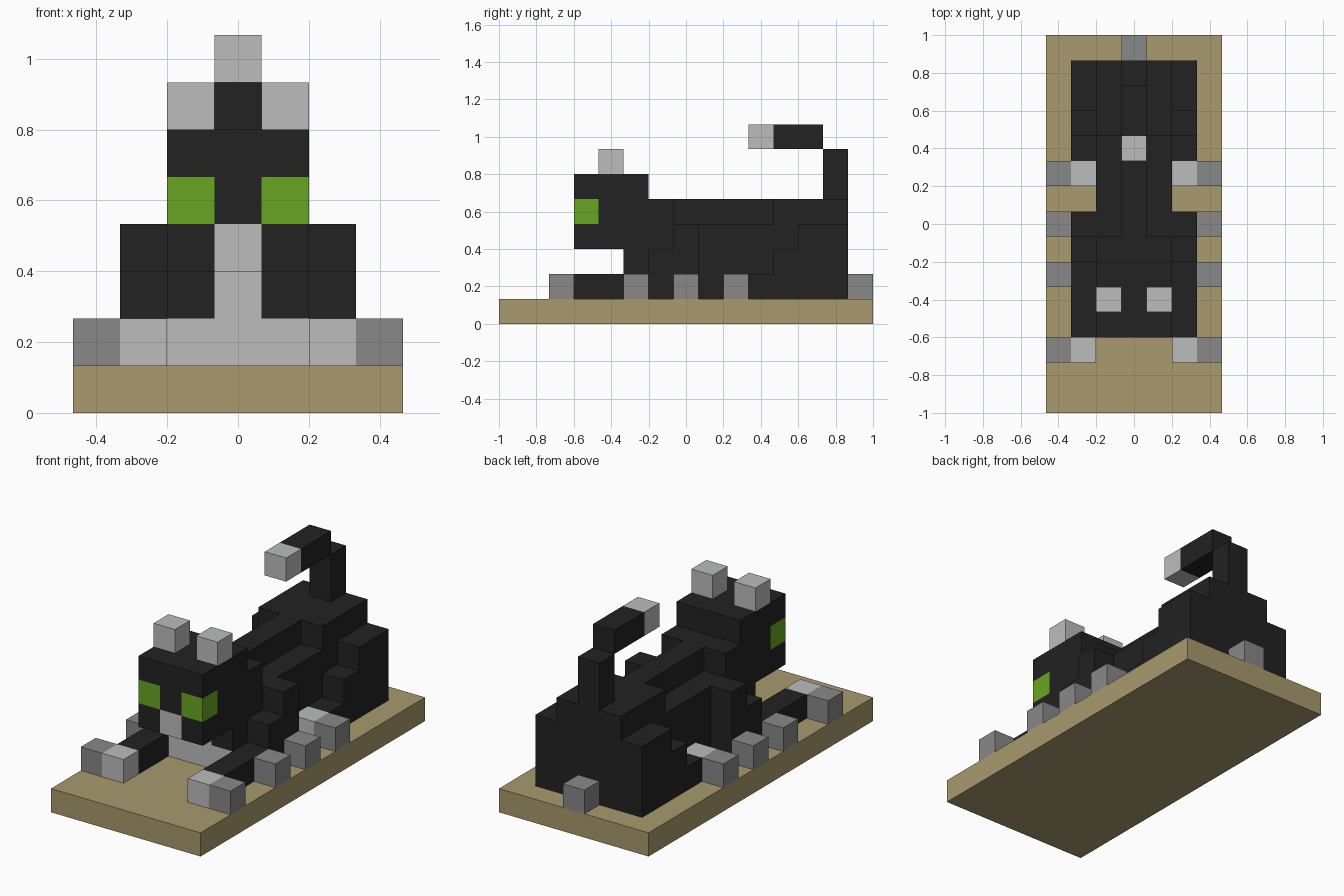
import bpy
import bmesh

cube = bpy.data.objects.get("Cube")
if cube:
    bpy.data.objects.remove(cube, do_unlink=True)

UNIT = 2 / 15          # edge of one block
WIDTH, LENGTH = 7, 15  # base size in blocks


def material(name, rgb):
    mat = bpy.data.materials.new(name)
    mat.use_nodes = True
    mat.diffuse_color = (*rgb, 1)
    bsdf = mat.node_tree.nodes["Principled BSDF"]
    bsdf.inputs["Base Color"].default_value = (*rgb, 1)
    bsdf.inputs["Roughness"].default_value = 0.8
    return mat


BLACK = material("black fur", (0.016, 0.016, 0.016))
LIGHT = material("light grey fur", (0.497, 0.505, 0.5))
GREY = material("mid grey", (0.246, 0.246, 0.25))
GREEN = material("eye green", (0.138, 0.376, 0.016))
TAN = material("tan base", (0.397, 0.325, 0.153))


def blocks(name, mat, *boxes, mirror=False):
    """Each box is (first block, size) counted in blocks from the base corner."""
    bm = bmesh.new()
    for start, size in boxes:
        starts = [start]
        if mirror:
            starts.append((WIDTH - start[0] - size[0], *start[1:]))
        for s in starts:
            verts = bmesh.ops.create_cube(bm, size=1)["verts"]
            for v in verts:
                v.co = [(s[i] + (v.co[i] + 0.5) * size[i]) * UNIT for i in range(3)]
    bmesh.ops.translate(bm, verts=bm.verts,
                        vec=(-WIDTH * UNIT / 2, -LENGTH * UNIT / 2, 0))
    mesh = bpy.data.meshes.new(name)
    bm.to_mesh(mesh)
    bm.free()
    mesh.materials.append(mat)
    obj = bpy.data.objects.new(name, mesh)
    bpy.context.collection.objects.link(obj)
    return obj


ONE = (1, 1, 1)

# Ground slab
blocks("base", TAN, ((0, 0, 0), (WIDTH, LENGTH, 1)))

# Body: core, neck, narrow spine and rump
blocks("torso", BLACK,
       ((2, 6, 1), (3, 8, 3)),
       ((2, 6, 4), (3, 1, 1)),
       ((3, 7, 4), (1, 4, 1)),
       ((2, 11, 4), (3, 3, 1)))
blocks("chest_sides", BLACK, ((2, 5, 2), ONE), mirror=True)
blocks("chest", LIGHT, ((2, 5, 1), (3, 1, 1)), ((3, 5, 2), ONE))

# Stepped legs on both sides
blocks("front_legs", BLACK,
       ((1, 3, 1), (1, 5, 1)),
       ((1, 6, 2), (1, 2, 1)),
       ((1, 7, 3), ONE), mirror=True)
blocks("hind_legs", BLACK,
       ((1, 10, 1), (1, 4, 1)),
       ((1, 11, 2), (1, 3, 1)),
       ((1, 12, 3), (1, 2, 1)), mirror=True)
blocks("paws", LIGHT, *[((1, y, 1), ONE) for y in (2, 9)], mirror=True)

# Head with ears, eyes and muzzle
blocks("head", BLACK,
       ((2, 4, 3), (3, 2, 3)),
       ((2, 3, 5), (3, 1, 1)),
       ((3, 3, 4), ONE))
blocks("cheeks", BLACK, ((2, 3, 3), ONE), mirror=True)
blocks("muzzle", LIGHT, ((3, 3, 3), ONE))
blocks("eyes", GREEN, ((2, 3, 4), ONE), mirror=True)
blocks("ears", LIGHT, ((2, 4, 6), ONE), mirror=True)

# Tail curling forward over the back
blocks("tail", BLACK, ((3, 13, 5), (1, 1, 2)), ((3, 11, 7), (1, 2, 1)))
blocks("tail_tip", LIGHT, ((3, 10, 7), ONE))

# Grey stones along the sides and behind
blocks("side_stones", GREY, *[((0, y, 1), ONE) for y in (2, 5, 7, 9)], mirror=True)
blocks("back_stone", GREY, ((3, 14, 1), ONE))
